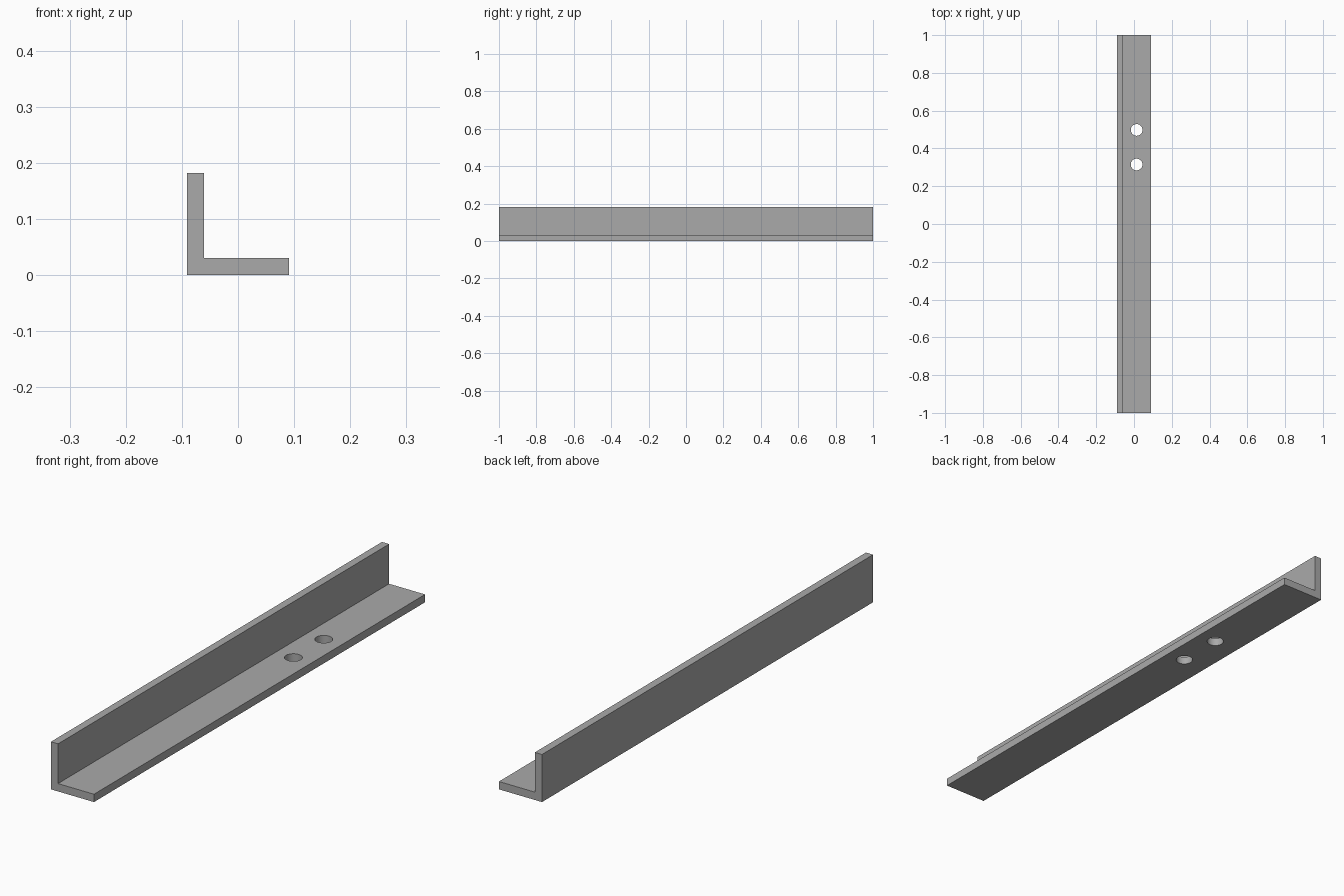
import bpy
import bmesh
import math

LENGTH, WIDTH, THICK = 2.0, 0.182, 0.03
HOLE_RADIUS, HOLE_X = 0.031, 0.014
HOLE_YS = (0.315, 0.498)

cube = bpy.data.objects.get("Cube")
if cube:
    bpy.data.objects.remove(cube, do_unlink=True)

# Plain grey metal
grey = bpy.data.materials.new("grey_metal")
grey.use_nodes = True
colour = (0.40, 0.40, 0.40, 1)
grey.diffuse_color = colour
grey.node_tree.nodes["Principled BSDF"].inputs["Base Color"].default_value = colour


def link_mesh(name, bm):
    mesh = bpy.data.meshes.new(name)
    bmesh.ops.recalc_face_normals(bm, faces=bm.faces)
    bm.to_mesh(mesh)
    bm.free()
    mesh.materials.append(grey)
    obj = bpy.data.objects.new(name, mesh)
    bpy.context.collection.objects.link(obj)
    return obj


# L-shaped section, extruded along the length
half, inner = WIDTH / 2, -WIDTH / 2 + THICK
section = [(-half, 0), (half, 0), (half, THICK),
           (inner, THICK), (inner, WIDTH), (-half, WIDTH)]
bm = bmesh.new()
face = bm.faces.new([bm.verts.new((x, -LENGTH / 2, z)) for x, z in section])
extruded = bmesh.ops.extrude_face_region(bm, geom=[face])["geom"]
bmesh.ops.translate(bm, vec=(0, LENGTH, 0),
                    verts=[v for v in extruded if isinstance(v, bmesh.types.BMVert)])
angle_bar = link_mesh("angle_bar", bm)

# Two bolt holes through the base flange
for i, y in enumerate(HOLE_YS, 1):
    bm = bmesh.new()
    bmesh.ops.create_cone(bm, cap_ends=True, segments=48, radius1=HOLE_RADIUS,
                          radius2=HOLE_RADIUS, depth=THICK * 3)
    bmesh.ops.translate(bm, verts=bm.verts, vec=(HOLE_X, y, THICK / 2))
    cutter = link_mesh(f"hole_cutter_{i}", bm)
    cutter.hide_render = True
    cutter.hide_set(True)
    cut = angle_bar.modifiers.new(f"bolt_hole_{i}", "BOOLEAN")
    cut.operation = "DIFFERENCE"
    cut.solver = "EXACT"
    cut.object = cutter

# Apply the cuts, then smooth only the hole walls
bpy.ops.object.select_all(action="DESELECT")
bpy.context.view_layer.objects.active = angle_bar
angle_bar.select_set(True)
for name in [m.name for m in angle_bar.modifiers]:
    bpy.ops.object.modifier_apply(modifier=name)
for obj in [o for o in bpy.data.objects if o.name.startswith("hole_cutter")]:
    bpy.data.objects.remove(obj, do_unlink=True)
bpy.ops.object.shade_smooth_by_angle(angle=math.radians(30))
